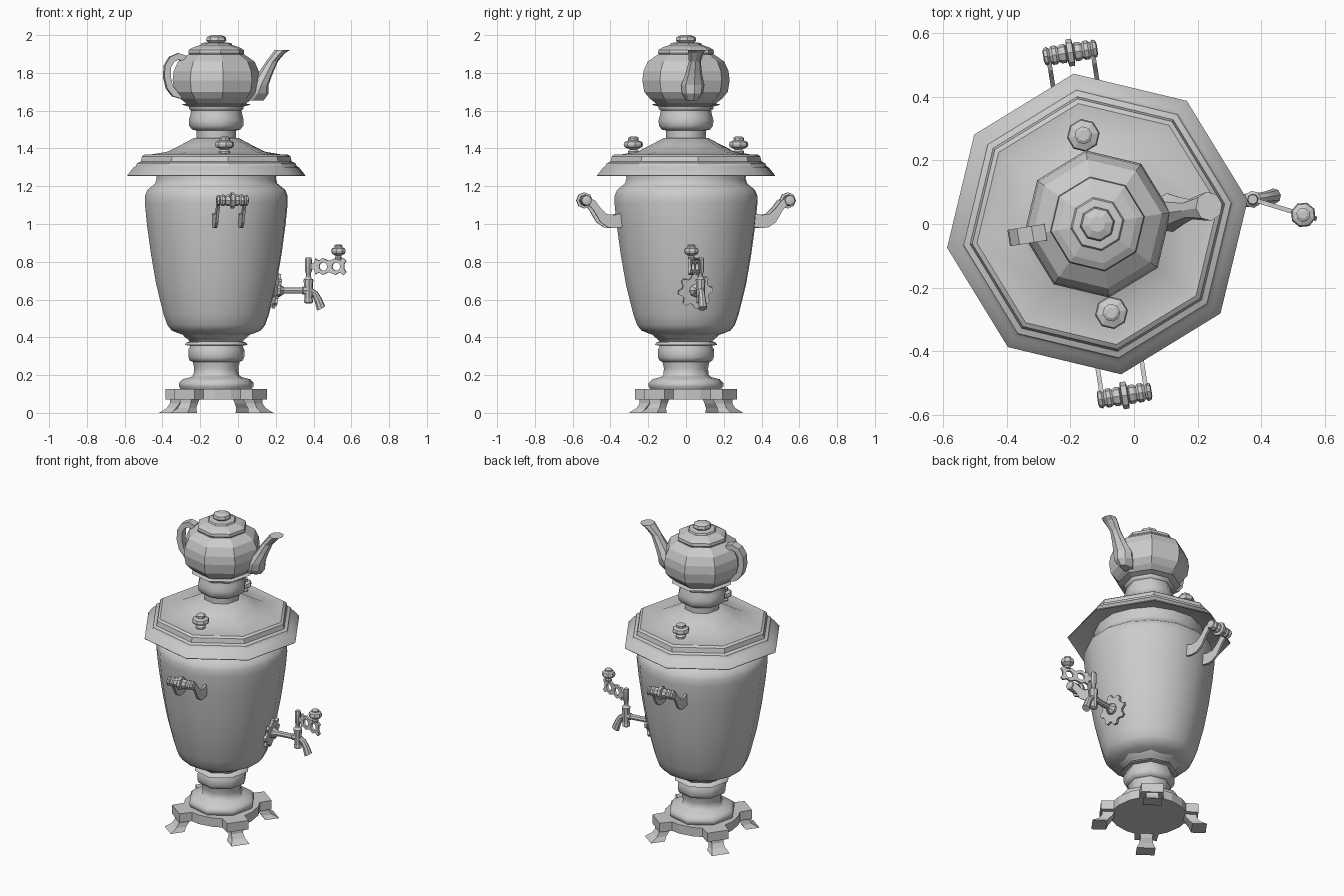
import bpy, bmesh, math
from mathutils import Matrix, Vector

if "Cube" in bpy.data.objects:
    bpy.data.objects.remove(bpy.data.objects["Cube"])

PLACE = Matrix.Translation((-0.115, 0, 0)) @ Matrix.Rotation(math.radians(9), 4, 'Z')
I4 = Matrix.Identity(4)


def finish(name, bm, mat=I4, smooth=None):
    bmesh.ops.recalc_face_normals(bm, faces=bm.faces)
    bm.transform(PLACE @ mat)
    me = bpy.data.meshes.new(name)
    bm.to_mesh(me)
    bm.free()
    if smooth:
        me.shade_smooth()
        me.set_sharp_from_angle(angle=math.radians(smooth))
    ob = bpy.data.objects.new(name, me)
    bpy.context.collection.objects.link(ob)
    return ob


def loft(name, rings, mat=I4, smooth=None):
    """Skin a list of equal-length point rings and cap both ends."""
    bm = bmesh.new()
    vs = [[bm.verts.new(p) for p in r] for r in rings]
    n = len(rings[0])
    for a, b in zip(vs, vs[1:]):
        for i in range(n):
            bm.faces.new((a[i], a[(i + 1) % n], b[(i + 1) % n], b[i]))
    bm.faces.new(vs[0])
    bm.faces.new(vs[-1])
    return finish(name, bm, mat, smooth)


def lathe(name, profile, n=8, mat=I4, smooth=None):
    rings = [[(r * math.cos(math.tau * i / n), r * math.sin(math.tau * i / n), z)
              for i in range(n)] for r, z in profile]
    return loft(name, rings, mat, smooth)


def prism(name, outline, t, mat=I4):
    """Extrude a 2D outline (local x, z) to thickness t along local y."""
    return loft(name, [[(x, s * t / 2, z) for x, z in outline] for s in (-1, 1)], mat)


def rod(name, a, b, profile, n=8):
    """Lathe a (radius, fraction) profile between two points."""
    a, b = Vector(a), Vector(b)
    d = b - a
    mat = Matrix.Translation(a) @ d.to_track_quat('Z', 'Y').to_matrix().to_4x4()
    return lathe(name, [(r, f * d.length) for r, f in profile], n, mat, 30)


# Foot plate with four tabs on the diagonals
plate = []
for k in range(4):
    a = math.radians(45 + 90 * k)
    u, v = Vector((math.cos(a), math.sin(a))), Vector((-math.sin(a), math.cos(a)))
    plate += [u * .21 - v * .07, u * .285 - v * .065, u * .285 + v * .065, u * .21 + v * .07]
    b = a + math.radians(45)
    w, q = Vector((math.cos(b), math.sin(b))), Vector((-math.sin(b), math.cos(b)))
    plate += [w * .215 - q * .045, w * .215 + q * .045]
loft("foot_plate", [[(p.x, p.y, z) for p in plate] for z in (.07, .127)])

# Four splayed legs
for k in range(4):
    R = Matrix.Rotation(math.radians(45 + 90 * k), 4, 'Z')
    sections = [(.20, .275, .08, .04), (.215, .278, .05, .035),
                (.235, .295, .025, .04), (.25, .335, 0, .055)]
    loft(f"leg_{k + 1}", [[(a, -w, z), (b, -w, z), (b, w, z), (a, w, z)]
                          for a, b, z, w in sections], R)

# Pedestal
lathe("pedestal", [(.19, .125), (.2, .14), (.2, .158), (.18, .178), (.135, .19), (.122, .2),
                   (.118, .235), (.126, .27), (.142, .277), (.15, .295), (.15, .335), (.142, .35),
                   (.142, .357), (.168, .359), (.16, .372), (.142, .378), (.155, .393),
                   (.165, .398), (.185, .42)], 8, smooth=50)

# Main vessel
lathe("vessel", [(.15, .405), (.205, .422), (.24, .437), (.262, .465), (.282, .52), (.322, .68),
                 (.35, .84), (.372, 1.0), (.383, 1.11), (.382, 1.15), (.37, 1.18), (.345, 1.2),
                 (.327, 1.215), (.32, 1.24), (.322, 1.3)], 16, smooth=50)

# Wide stepped lid
lathe("lid", [(.31, 1.3), (.40, 1.285), (.475, 1.253), (.478, 1.257), (.445, 1.298), (.432, 1.305),
              (.425, 1.322), (.405, 1.33), (.398, 1.358), (.383, 1.368), (.36, 1.366),
              (.26, 1.383), (.19, 1.418), (.12, 1.455), (.1, 1.455)], 8, smooth=40)

# Chimney crown that carries the teapot
lathe("crown", [(.107, 1.44), (.107, 1.495), (.13, 1.5), (.145, 1.52), (.147, 1.55), (.14, 1.575),
                (.135, 1.6), (.147, 1.61), (.147, 1.625), (.12, 1.63)], 8, smooth=50)

# Lid knobs
for side, s in (("front", -1), ("back", 1)):
    lathe(f"lid_knob_{side}", [(.03, 1.36), (.03, 1.385), (.02, 1.395), (.048, 1.408), (.052, 1.42),
                               (.048, 1.434), (.028, 1.442), (.028, 1.456), (.018, 1.462)], 8,
          Matrix.Translation((0, s * .282, 0)))

# Teapot
lathe("teapot_body", [(.14, 1.62), (.186, 1.632), (.16, 1.638), (.195, 1.665), (.224, 1.7),
                      (.234, 1.76), (.228, 1.81), (.205, 1.86), (.15, 1.898)])
lathe("teapot_lid", [(.14, 1.89), (.15, 1.905), (.147, 1.922), (.125, 1.935), (.085, 1.948),
                     (.08, 1.958), (.045, 1.962), (.055, 1.972), (.05, 1.99), (.025, 2.0)])
spout = [(.19, 1.655, .065, .03), (.215, 1.69, .065, .055), (.23, 1.735, .05, .062),
         (.262, 1.795, .04, .045), (.298, 1.86, .032, .032), (.335, 1.905, .034, .042),
         (.355, 1.922, .042, .046)]
loft("teapot_spout", [[(x + hx * math.cos(math.tau * i / 8), hy * math.sin(math.tau * i / 8), z)
                       for i in range(8)] for x, z, hx, hy in spout])
path = [Vector(p) for p in ((-.17, 1.875), (-.205, 1.887), (-.24, 1.872), (-.262, 1.835),
                            (-.265, 1.78), (-.252, 1.725), (-.225, 1.69), (-.19, 1.68))]
rings = []
for i, p in enumerate(path):
    t = (path[min(i + 1, len(path) - 1)] - path[max(i - 1, 0)]).normalized()
    nrm = Vector((-t.y, t.x)) * .017
    a, b = p + nrm, p - nrm
    rings.append([(a.x, -.026, a.y), (b.x, -.026, b.y), (b.x, .026, b.y), (a.x, .026, a.y)])
loft("teapot_handle", rings)

# Side handles: beaded grip on two flat curved brackets
grip = [(.015, 0), (.026, .02), (.03, .08), (.022, .12), (.03, .17), (.03, .24), (.024, .28),
        (.03, .33), (.03, .41), (.024, .43), (.043, .45)]
grip += [(r, 1 - f) for r, f in reversed(grip)]
bracket = [(.345, 1.06), (.395, 1.048), (.435, 1.052), (.47, 1.085), (.5, 1.125), (.53, 1.14),
           (.56, 1.135), (.56, 1.105), (.53, 1.1), (.505, 1.07), (.47, 1.01), (.43, .982),
           (.395, .978), (.345, .985)]
for side, ang in (("front", -90), ("back", 90)):
    R = Matrix.Rotation(math.radians(ang), 4, 'Z')
    for k, off in enumerate((-.07, .07)):
        prism(f"{side}_handle_bracket_{k + 1}", bracket, .014, R @ Matrix.Translation((0, off, 0)))
    s = 1 if side == "back" else -1
    rod(f"{side}_handle_grip", (-.086, s * .545, 1.125), (.086, s * .545, 1.125), grip)

# Tap: scalloped wall plate, pipe, barrel, spout
cog = []
for i in range(32):
    r = .093 if i % 4 < 2 else .073
    a = math.tau * i / 32
    cog.append((r * math.cos(a), r * math.sin(a)))
lean = Matrix.Translation((.322, 0, .645)) @ Matrix.Rotation(math.radians(10), 4, 'Y')
prism("tap_wall_plate", cog, .016, lean @ Matrix.Rotation(math.radians(90), 4, 'Z'))
rod("tap_pipe", (.30, 0, .648), (.50, 0, .648),
    [(.035, 0), (.035, .2), (.025, .26), (.017, .32), (.017, .8), (.021, .82), (.021, 1)])
lathe("tap_barrel", [(.016, .58), (.024, .585), (.024, .60), (.021, .605), (.025, .69), (.027, .705),
                     (.018, .712), (.014, .72), (.014, .74), (.018, .75), (.018, .81), (.015, .822)],
      8, Matrix.Translation((.494, 0, 0)), 30)
nozzle = [(.50, .65, .018), (.527, .632, .018), (.545, .6, .02), (.562, .553, .024)]
loft("tap_nozzle", [[(x + r * .9 * math.cos(math.tau * i / 8), r * math.sin(math.tau * i / 8),
                      z + r * .5 * math.cos(math.tau * i / 8)) for i in range(8)]
                    for x, z, r in nozzle], smooth=30)

# Tap key: flat pierced plate with a knob on top
KEY = Matrix.Translation((.494, 0, .775)) @ Matrix.Rotation(math.radians(-26), 4, 'Z')
half = [(0, .014), (.032, .016), (.04, .042), (.058, .032), (.08, .044), (.115, .03), (.15, .044),
        (.172, .032), (.195, .044), (.21, .03), (.198, .012)]
loops = [half + [(x, -y) for x, y in reversed(half)]]
for c in (.083, .155):
    loops.append([(c + .023 * math.cos(math.tau * i / 10), .023 * math.sin(math.tau * i / 10))
                  for i in range(10)])
cu = bpy.data.curves.new("key_outline", 'CURVE')
cu.dimensions, cu.fill_mode, cu.extrude = '2D', 'BOTH', .007
for pts in loops:
    sp = cu.splines.new('POLY')
    sp.points.add(len(pts) - 1)
    for q, (x, y) in zip(sp.points, pts):
        q.co = (x, y, 0, 1)
    sp.use_cyclic_u = True
tmp = bpy.data.objects.new("key_outline", cu)
bpy.context.collection.objects.link(tmp)
bpy.context.view_layer.update()
me = bpy.data.meshes.new_from_object(tmp.evaluated_get(bpy.context.evaluated_depsgraph_get()))
bpy.data.objects.remove(tmp)
bm = bmesh.new()
bm.from_mesh(me)
bmesh.ops.remove_doubles(bm, verts=bm.verts, dist=1e-5)
finish("tap_key", bm, KEY @ Matrix.Rotation(math.radians(90), 4, 'X'))
lathe("tap_key_knob", [(.018, .035), (.02, .048), (.014, .056), (.036, .068), (.04, .082),
                       (.036, .096), (.022, .102), (.022, .112), (.012, .117)], 8,
      KEY @ Matrix.Translation((.166, 0, 0)))
